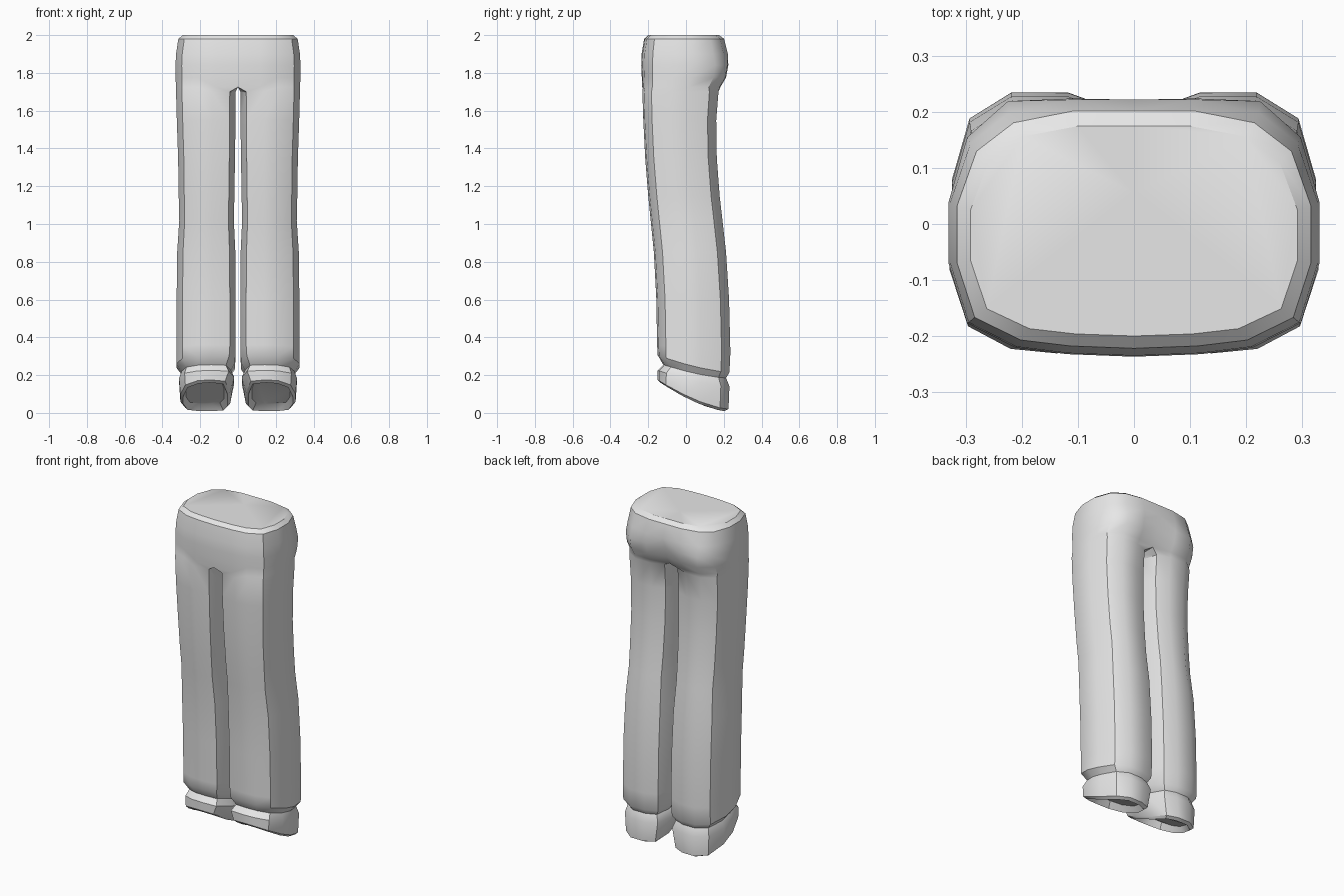
import bpy, bmesh, math

# Cross-section of one trouser leg: (u across width from inside, v from front to back)
LEG = [(.10, .03), (.40, 0), (.66, .02), (.90, .12), (1, .36), (1, .60),
       (.90, .88), (.66, 1), (.34, 1), (.10, .93), (0, .68), (0, .30)]
# Half of the hips: the inner points lie on the centre plane
HIP = [(0, 0), (.36, .01), (.64, .035), (.90, .13), (1, .36), (1, .60),
       (.89, .83), (.68, .95), (.34, 1), (0, 1), (0, .68), (0, .30)]
SEAT = [(0, 0), (.36, .01), (.64, .035), (.90, .13), (1, .36), (1, .60),
        (.90, .85), (.68, .99), (.34, 1), (0, .95), (0, .68), (0, .30)]

# section, z front, z back, inner x, outer x, front y, back y
RINGS = [
    (LEG, .19, .05, .075, .275, -.10, .18),     # recessed foot opening
    (LEG, .16, .01, .055, .290, -.135, .205),
    (LEG, .175, .02, .042, .305, -.150, .225),  # cuff
    (LEG, .225, .14, .020, .312, -.150, .230),
    (LEG, .255, .185, .038, .298, -.120, .212), # pinch above the cuff
    (LEG, .305, .215, .016, .325, -.150, .230),
    (LEG, .36, .32, .012, .325, -.153, .235),   # trouser leg
    (LEG, .60, .60, .012, .325, -.157, .228),
    (LEG, .85, .85, .014, .322, -.170, .212),
    (LEG, 1.02, 1.02, .022, .311, -.187, .193),
    (LEG, 1.15, 1.15, .019, .314, -.200, .178),
    (LEG, 1.35, 1.35, .016, .317, -.216, .163),
    (LEG, 1.55, 1.55, .013, .324, -.226, .160),
    (LEG, 1.70, 1.70, .012, .328, -.231, .172),
    (SEAT, 1.725, 1.725, 0, .329, -.232, .182),  # crotch
    (SEAT, 1.775, 1.775, 0, .330, -.234, .212),
    (SEAT, 1.84, 1.84, 0, .331, -.237, .224),
    (HIP, 1.90, 1.90, 0, .328, -.235, .222),
    (HIP, 1.98, 1.98, 0, .316, -.222, .202),    # waist
    (HIP, 2.00, 2.00, 0, .292, -.200, .175),
]

bm = bmesh.new()
rows = []
for sec, zf, zb, xi, xo, yf, yb in RINGS:
    rows.append([bm.verts.new((xi + (xo - xi) * u, yf + (yb - yf) * v,
                               zb + (zf - zb) * (1 - v) ** 1.5)) for u, v in sec])
for lo, hi in zip(rows, rows[1:]):
    for i in range(12):
        j = (i + 1) % 12
        quad = (lo[i], lo[j], hi[j], hi[i])
        if max(v.co.x for v in quad) > 1e-5:    # leave the centre plane open
            bm.faces.new(quad)
bm.faces.new(rows[0][::-1])
bm.faces.new(rows[-1])

# Mirror to the other leg and weld the middle
geom = bm.verts[:] + bm.edges[:] + bm.faces[:]
bmesh.ops.mirror(bm, geom=geom, axis='X', merge_dist=0.0005)
bmesh.ops.remove_doubles(bm, verts=bm.verts[:], dist=0.0005)
bmesh.ops.recalc_face_normals(bm, faces=bm.faces[:])

mesh = bpy.data.meshes.new("trousers")
bm.to_mesh(mesh)
bm.free()
trousers = bpy.data.objects.new("trousers", mesh)
bpy.context.collection.objects.link(trousers)

mat = bpy.data.materials.new("light grey cloth")
mat.diffuse_color = (.8, .8, .8, 1)
mesh.materials.append(mat)

bpy.context.view_layer.objects.active = trousers
trousers.select_set(True)
bpy.ops.object.shade_smooth_by_angle(angle=math.radians(35))
